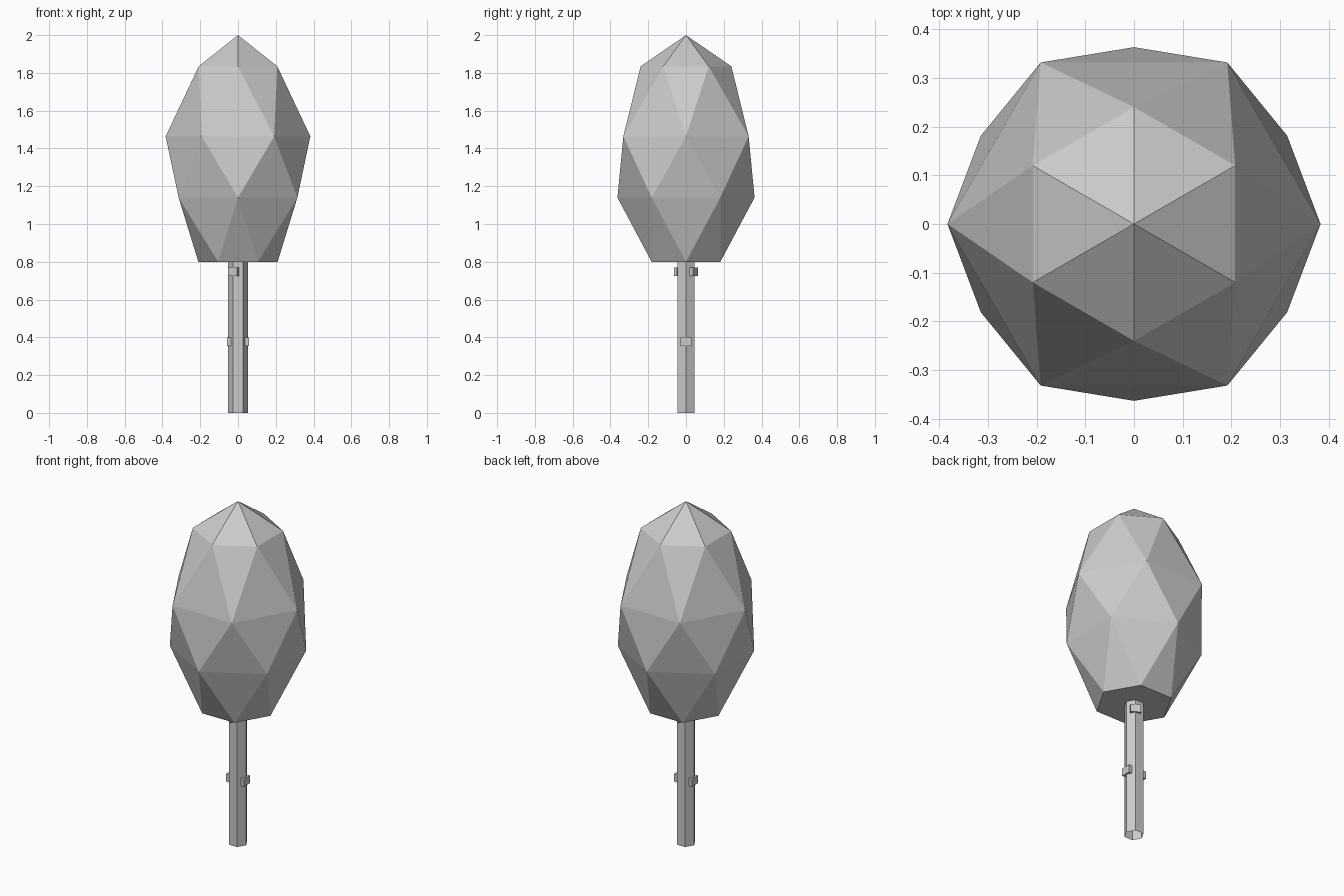
import bpy
import bmesh
from math import cos, sin, pi, radians
from mathutils import Matrix

cube = bpy.data.objects.get("Cube")
if cube:
    bpy.data.objects.remove(cube, do_unlink=True)

grey = bpy.data.materials.new("plain grey")
grey.use_nodes = True
colour = (0.6, 0.6, 0.6, 1.0)
grey.diffuse_color = colour
grey.node_tree.nodes["Principled BSDF"].inputs["Base Color"].default_value = colour

SIDES = 6


def finish(bm, name):
    bmesh.ops.recalc_face_normals(bm, faces=bm.faces[:])
    mesh = bpy.data.meshes.new(name)
    bm.to_mesh(mesh)
    bm.free()
    mesh.materials.append(grey)
    obj = bpy.data.objects.new(name, mesh)
    bpy.context.collection.objects.link(obj)
    return obj


def ring(bm, radius, z, turn=0.0):
    """Six vertices around the z axis; turn is in steps of one side."""
    step = 2 * pi / SIDES
    return [bm.verts.new((radius * cos((i + turn) * step),
                          radius * sin((i + turn) * step), z))
            for i in range(SIDES)]


# Crown: hexagonal rings, each turned half a step, joined by triangles
bm = bmesh.new()
levels = [(0.21, 0.80), (0.363, 1.14), (0.383, 1.464), (0.24, 1.835)]
rings = [ring(bm, r, z, (k % 2) / 2) for k, (r, z) in enumerate(levels)]
bm.faces.new(rings[0][::-1])
for k, (low, high) in enumerate(zip(rings, rings[1:])):
    for i in range(SIDES):
        j = (i + 1) % SIDES
        if k % 2 == 0:
            bm.faces.new((low[i], low[j], high[i]))
            bm.faces.new((low[j], high[j], high[i]))
        else:
            bm.faces.new((low[i], low[j], high[j]))
            bm.faces.new((low[i], high[j], high[i]))
tip = bm.verts.new((0, 0, 2))
for i in range(SIDES):
    bm.faces.new((rings[-1][i], rings[-1][(i + 1) % SIDES], tip))
finish(bm, "crown")

# Trunk: open hexagonal tube
bm = bmesh.new()
low, high = ring(bm, 0.053, 0), ring(bm, 0.053, 0.80)
for i in range(SIDES):
    j = (i + 1) % SIDES
    bm.faces.new((low[i], low[j], high[j], high[i]))
finish(bm, "trunk")

# Small blocks on opposite trunk corners
for name, angle, z in (("lower_knot_left", 0, 0.377), ("lower_knot_right", 180, 0.377),
                       ("upper_knot_back", 60, 0.747), ("upper_knot_front", 240, 0.747)):
    bm = bmesh.new()
    bmesh.ops.create_cube(bm, size=1, matrix=(
        Matrix.Rotation(radians(angle), 4, "Z")
        @ Matrix.Translation((0.048, 0, z))
        @ Matrix.Diagonal((0.02, 0.056, 0.045, 1))))
    finish(bm, name)
